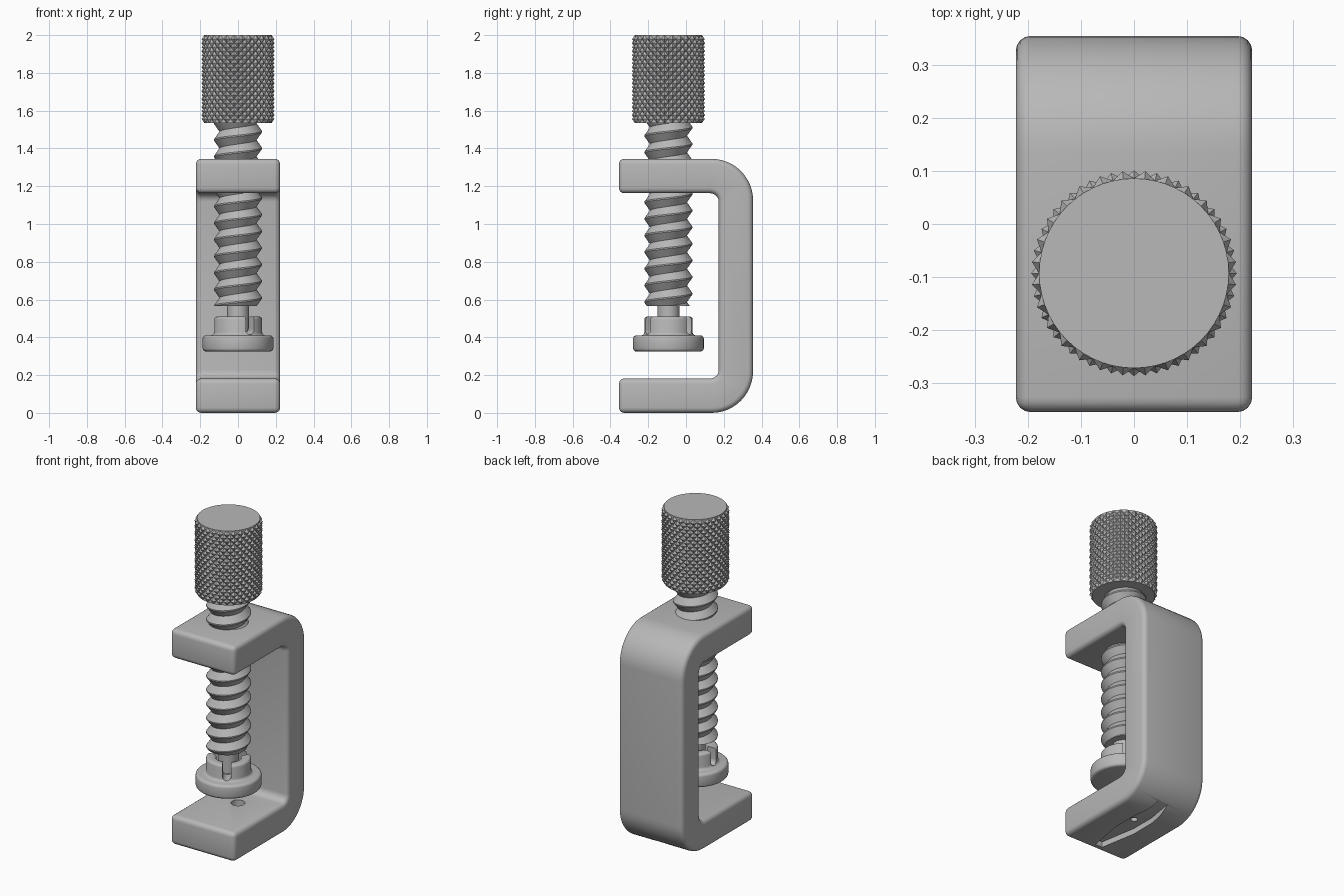
import bpy, bmesh
from math import sin, cos, pi, radians

if "Cube" in bpy.data.objects:
    bpy.data.objects.remove(bpy.data.objects["Cube"])

AXIS_Y = -0.093          # screw axis
steel = bpy.data.materials.new("grey steel")
steel.use_nodes = True
steel.diffuse_color = (0.48, 0.48, 0.48, 1)
steel.node_tree.nodes["Principled BSDF"].inputs["Base Color"].default_value = (0.48, 0.48, 0.48, 1)


def make(name, bm, location=(0, 0, 0)):
    bmesh.ops.recalc_face_normals(bm, faces=bm.faces)
    mesh = bpy.data.meshes.new(name)
    bm.to_mesh(mesh)
    bm.free()
    mesh.materials.append(steel)
    ob = bpy.data.objects.new(name, mesh)
    ob.location = location
    bpy.context.collection.objects.link(ob)
    return ob


def prism(name, outline, lo, hi, place, location=(0, 0, 0)):
    """Extrude a 2D outline from lo to hi; place(a, b, depth) gives the 3D point."""
    bm = bmesh.new()
    ends = [[bm.verts.new(place(a, b, d)) for a, b in outline] for d in (lo, hi)]
    for ring in ends:
        bm.faces.new(ring)
    for i in range(len(outline)):
        j = (i + 1) % len(outline)
        bm.faces.new((ends[0][i], ends[0][j], ends[1][j], ends[1][i]))
    return make(name, bm, location)


def lathe(name, profile, location=(0, 0, 0), segs=64):
    """Spin an (r, z) profile about z and cap both ends."""
    bm = bmesh.new()
    rings = [[bm.verts.new((r * cos(2 * pi * k / segs), r * sin(2 * pi * k / segs), z))
              for k in range(segs)] for r, z in profile]
    for a, b in zip(rings, rings[1:]):
        for k in range(segs):
            n = (k + 1) % segs
            bm.faces.new((a[k], a[n], b[n], b[k]))
    bm.faces.new(rings[0])
    bm.faces.new(rings[-1])
    return make(name, bm, location)


def arc(cx, cy, r, start, end, steps=12):
    angles = [radians(start + (end - start) * i / steps) for i in range(steps + 1)]
    return [(cx + r * cos(t), cy + r * sin(t)) for t in angles]


def bevel(ob, width, segments=4):
    mod = ob.modifiers.new("rounding", "BEVEL")
    mod.width, mod.segments = width, segments
    mod.limit_method, mod.angle_limit = "ANGLE", radians(40)


def finish(ob, cutters=(), angle=35):
    """Apply rounding and cuts, drop the cutters, then shade."""
    for c in cutters:
        c.hide_render = True
        mod = ob.modifiers.new("cut", "BOOLEAN")
        mod.operation, mod.solver, mod.object = "DIFFERENCE", "EXACT", c
    bpy.context.view_layer.update()
    graph = bpy.context.evaluated_depsgraph_get()
    mesh = bpy.data.meshes.new_from_object(ob.evaluated_get(graph))
    ob.modifiers.clear()
    ob.data = mesh
    for c in cutters:
        bpy.data.objects.remove(c)
    bpy.ops.object.select_all(action="DESELECT")
    ob.select_set(True)
    bpy.context.view_layer.objects.active = ob
    bpy.ops.object.shade_smooth_by_angle(angle=radians(angle))


# C-shaped frame with rounded back corners
BACK, TOP, THICK, R, r = 0.355, 1.345, 0.182, 0.22, 0.045
inner = BACK - THICK
outline = ([(-BACK, 0)] + arc(BACK - R, R, R, -90, 0) + arc(BACK - R, TOP - R, R, 0, 90)
           + [(-BACK, TOP), (-BACK, TOP - THICK)]
           + arc(inner - r, TOP - THICK - r, r, 90, 0, 6)
           + arc(inner - r, THICK + r, r, 0, -90, 6) + [(-BACK, THICK)])
frame = prism("frame", outline, -0.223, 0.223, lambda a, b, d: (d, a, b))
bevel(frame, 0.028)

# Tapered groove under the foot and the small hole through it
groove = prism("groove_cutter",
               [(-0.025, -0.31), (0.025, -0.31), (0.065, -0.08), (0.065, 0.08),
                (0.025, 0.31), (-0.025, 0.31), (-0.065, 0.08), (-0.065, -0.08)],
               -0.05, 0.035, lambda a, b, d: (a, b, d))
hole = lathe("hole_cutter", [(0.02, 0.01), (0.02, 0.09), (0.04, 0.09), (0.04, 0.25)], segs=24)
finish(frame, [groove, hole])

# Threaded screw: a V-shaped helix trimmed flat at both ends
LOW, HIGH, PITCH, STEPS = 0.565, 1.545, 0.088, 40
section = [(0.098, 0), (0.127, 0.46), (0.127, 0.54)]
bm = bmesh.new()
turns = int((HIGH - LOW) / PITCH) + 4
rows = []
for k in range(turns * STEPS):
    t = 2 * pi * k / STEPS
    z = LOW + (k / STEPS - 2) * PITCH
    rows.append([bm.verts.new((rad * cos(t), rad * sin(t), z + f * PITCH)) for rad, f in section])
for k in range(len(rows) - STEPS - 1):
    a = rows[k] + [rows[k + STEPS][0]]
    b = rows[k + 1] + [rows[k + 1 + STEPS][0]]
    for i in range(3):
        bm.faces.new((a[i], b[i], b[i + 1], a[i + 1]))
for z, side in ((LOW, -1), (HIGH, 1)):
    cut = bmesh.ops.bisect_plane(bm, geom=bm.verts[:] + bm.edges[:] + bm.faces[:], dist=1e-6,
                                 plane_co=(0, 0, z), plane_no=(0, 0, side), clear_outer=True)
    rim = [e for e in cut["geom_cut"] if isinstance(e, bmesh.types.BMEdge)]
    bmesh.ops.holes_fill(bm, edges=rim, sides=0)
finish(make("screw_thread", bm, (0, AXIS_Y, 0)), angle=30)

# Plain neck between the screw and the pad
finish(lathe("screw_neck", [(0.058, 0.425), (0.058, 0.58)], (0, AXIS_Y, 0), 40))

# Swivel pad: wide disc with a slotted collar
pad = lathe("clamp_pad", [(0.187, 0.325), (0.187, 0.41), (0.128, 0.41), (0.128, 0.51),
                          (0.07, 0.51), (0.07, 0.43)], (0, AXIS_Y, 0))
bevel(pad, 0.016, 3)
slots = []
for angle in (-60, 60, 180):
    slot = prism("slot_cutter", [(0.025, 0.6), (-0.025, 0.6)] + arc(0, 0.44, 0.025, 180, 360, 10),
                 0.045, 0.16, lambda a, b, d: (d, a, b), (0, AXIS_Y, 0))
    slot.rotation_euler.z = radians(angle)
    slots.append(slot)
finish(pad, slots)

# Knurled knob: a lattice of small pyramids around a cylinder
COLS, ROWS, BASE, END = 56, 22, 1.535, 2.0
bm = bmesh.new()
grid = []
for j in range(ROWS + 1):
    ring = []
    for i in range(COLS):
        peak = (i + j) % 2 == 0 and 0 < j < ROWS
        rad = 0.194 if peak else 0.179
        t = 2 * pi * i / COLS
        ring.append(bm.verts.new((rad * cos(t), rad * sin(t), BASE + (END - BASE) * j / ROWS)))
    grid.append(ring)
for j in range(ROWS):
    for i in range(COLS):
        n = (i + 1) % COLS
        a, b, c, d = grid[j][i], grid[j][n], grid[j + 1][n], grid[j + 1][i]
        halves = ((a, b, d), (b, c, d)) if (i + j) % 2 == 0 else ((a, b, c), (a, c, d))
        for tri in halves:
            bm.faces.new(tri)
bm.faces.new(grid[0])
bm.faces.new(grid[-1])
make("knurled_knob", bm, (0, AXIS_Y, 0))
